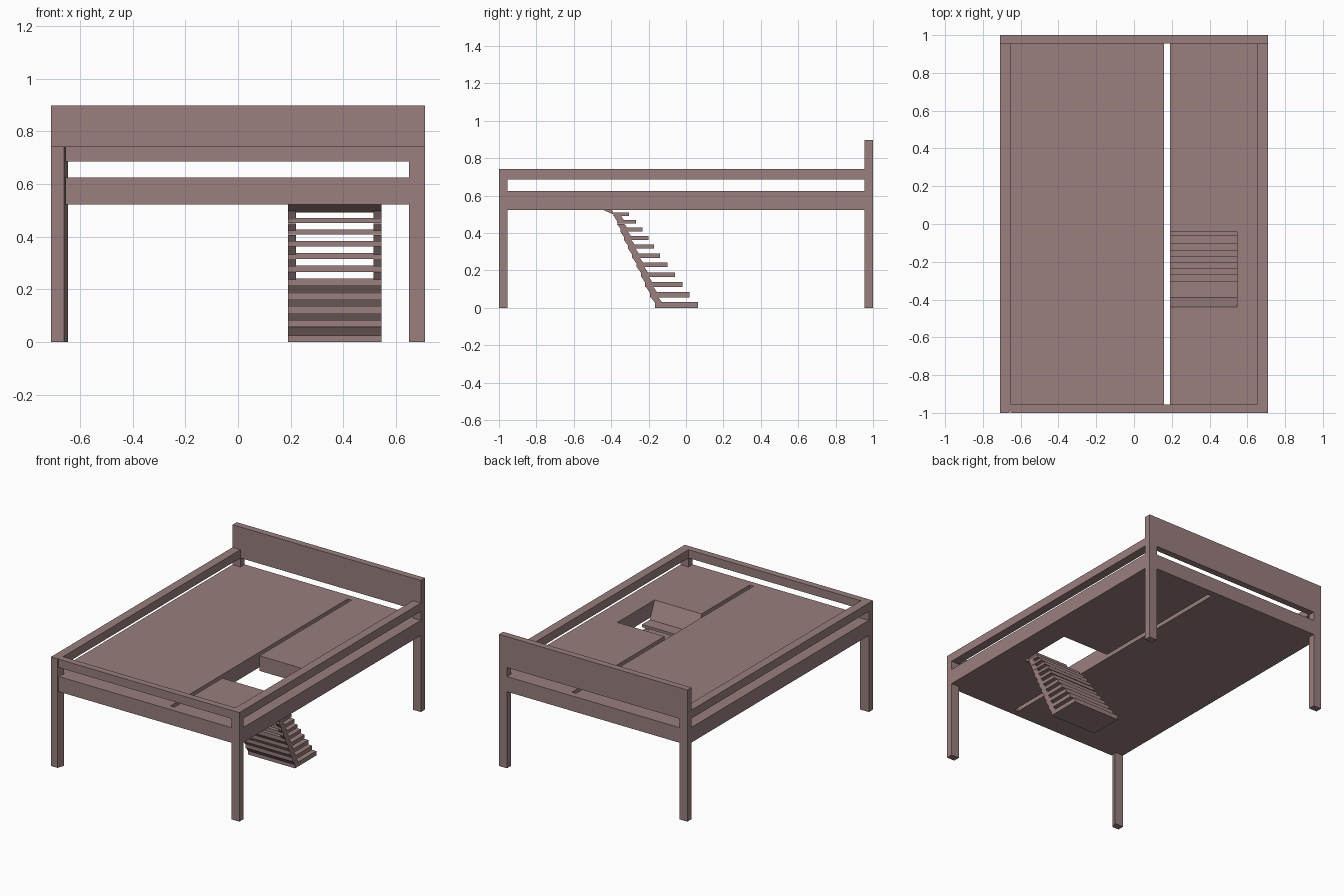
import bpy, bmesh

if "Cube" in bpy.data.objects:
    bpy.data.objects.remove(bpy.data.objects["Cube"])

mat = bpy.data.materials.new("painted_wood")
mat.diffuse_color = (0.32, 0.21, 0.21, 1)
mat.use_nodes = True
mat.node_tree.nodes["Principled BSDF"].inputs["Base Color"].default_value = mat.diffuse_color


def extrude(name, pts, lo, hi, axis):
    """Extrude a 2D outline: axis 'x' takes (y, z) points, axis 'z' takes (x, y) points."""
    place = (lambda p, t: (t, *p)) if axis == 'x' else (lambda p, t: (*p, t))
    bm = bmesh.new()
    a = [bm.verts.new(place(p, lo)) for p in pts]
    b = [bm.verts.new(place(p, hi)) for p in pts]
    n = len(pts)
    bm.faces.new(a)
    bm.faces.new(b[::-1])
    for i in range(n):
        j = (i + 1) % n
        bm.faces.new((a[i], b[i], b[j], a[j]))
    bmesh.ops.recalc_face_normals(bm, faces=bm.faces)
    me = bpy.data.meshes.new(name)
    bm.to_mesh(me)
    bm.free()
    me.materials.append(mat)
    ob = bpy.data.objects.new(name, me)
    bpy.context.collection.objects.link(ob)
    return ob


def box(name, x0, x1, y0, y1, z0, z1):
    return extrude(name, [(x0, y0), (x1, y0), (x1, y1), (x0, y1)], z0, z1, 'z')


X, XI = 0.71, 0.65          # frame half width, outer and inner
Y, YI = 1.0, 0.955          # frame half length, outer and inner
DECK0, DECK1 = 0.522, 0.625  # deck underside and top
RAIL0, RAIL1, HEAD = 0.686, 0.743, 0.897

# Corner legs (the front left one has a slightly angled inner face)
extrude("front_left_leg", [(-X, -Y), (-0.66, -Y), (-0.645, -YI), (-X, -YI)], 0, RAIL1, 'z')
box("front_right_leg", XI, X, -Y, -YI, 0, RAIL1)
box("back_left_leg", -X, -XI, YI, Y, 0, HEAD)
box("back_right_leg", XI, X, YI, Y, 0, HEAD)

# Lower beams and upper rails on the front and the two sides
for part, z0, z1 in (("beam", DECK0, DECK1), ("rail", RAIL0, RAIL1)):
    box("front_" + part, -0.655, XI, -Y, -YI, z0, z1)
    box("left_" + part, -X, -XI, -YI, YI, z0, z1)
    box("right_" + part, XI, X, -YI, YI, z0, z1)

# Back beam and headboard
box("back_beam", -XI, XI, YI, Y, DECK0, DECK1)
box("headboard", -XI, XI, YI, Y, RAIL0, HEAD)

# Deck boards, split by a slit; the right one has the stair opening
SX0, SX1 = 0.19, 0.545
box("left_deck", -XI, 0.16, -YI, YI, DECK0, DECK1)
extrude("right_deck", [(SX0, -YI), (XI, -YI), (XI, YI), (SX0, YI), (SX0, -0.04),
                       (SX1, -0.04), (SX1, -0.44), (SX0, -0.44)], DECK0, DECK1, 'z')

# Stair treads: nose y, back y and top z of each
nose = [0.065, 0.02, -0.02, -0.06, -0.10, -0.14, -0.17, -0.20, -0.232, -0.267, -0.305]
back = [-0.165, -0.193, -0.218, -0.24, -0.265, -0.288, -0.31, -0.332, -0.35, -0.37, -0.39]
top = [0.03, 0.085, 0.138, 0.19, 0.242, 0.29, 0.338, 0.384, 0.428, 0.47, 0.51]
for i in range(10):
    thick = 0.03 - 0.0013 * i
    box(f"tread_{i + 1}", SX0, SX1, back[i], nose[i], top[i] - thick, top[i])

# Landing tread with the sloped end of the opening
extrude("top_tread", [(-0.44, DECK1), (-0.39, 0.51), (-0.305, 0.51), (-0.305, 0.492),
                      (-0.365, 0.492), (-0.39, 0.50), (-0.44, DECK0)], SX0, SX1, 'x')

# Slanted links between treads: full-width risers below, side stringers above
for i in range(10):
    z1 = top[i + 1] - 0.018 if i == 9 else top[i + 1] - 0.026
    outline = [(back[i], top[i] - 0.005), (back[i] + 0.04, top[i] - 0.005),
               (back[i + 1] + 0.04, z1 + 0.005), (back[i + 1], z1 + 0.005)]
    if i < 4:
        extrude(f"riser_{i + 1}", outline, SX0, SX1, 'x')
    else:
        extrude(f"left_stringer_{i + 1}", outline, SX0, SX0 + 0.03, 'x')
        extrude(f"right_stringer_{i + 1}", outline, SX1 - 0.03, SX1, 'x')
